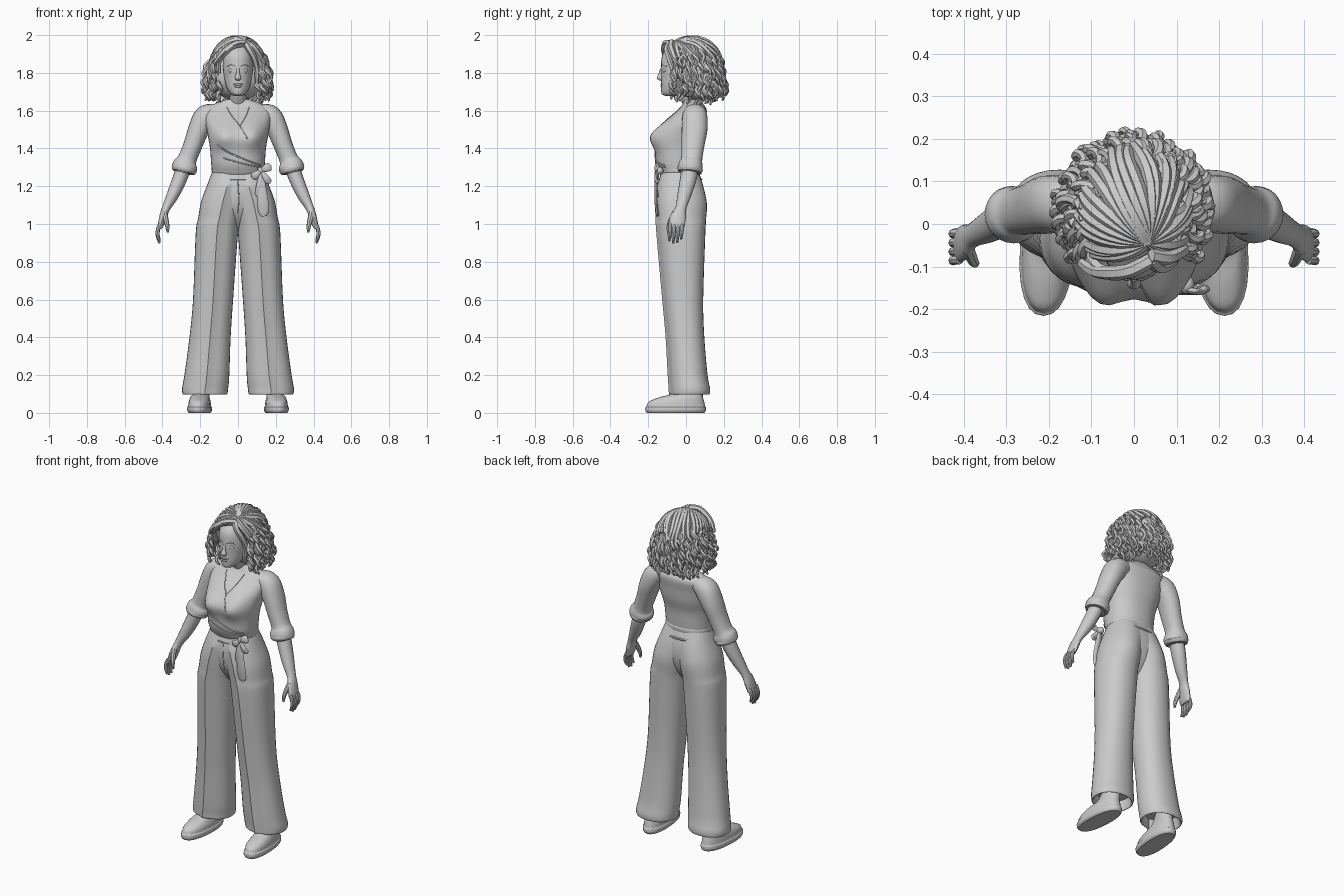
import bpy, bmesh, math, random
from mathutils import Vector
from mathutils.bvhtree import BVHTree

if "Cube" in bpy.data.objects:
    bpy.data.objects.remove(bpy.data.objects["Cube"])
random.seed(4)

grey = bpy.data.materials.new("plain grey")
grey.use_nodes = True
grey.diffuse_color = (.6, .6, .6, 1)
grey.node_tree.nodes["Principled BSDF"].inputs["Base Color"].default_value = grey.diffuse_color


def add(name, bm, angle=40):
    """Turn a bmesh into a smooth shaded object."""
    bmesh.ops.recalc_face_normals(bm, faces=bm.faces)
    mesh = bpy.data.meshes.new(name)
    bm.to_mesh(mesh)
    bm.free()
    mesh.materials.append(grey)
    obj = bpy.data.objects.new(name, mesh)
    bpy.context.collection.objects.link(obj)
    bpy.ops.object.select_all(action='DESELECT')
    obj.select_set(True)
    bpy.context.view_layer.objects.active = obj
    bpy.ops.object.shade_smooth_by_angle(angle=math.radians(angle))
    return obj


def resample(keys, steps):
    """Catmull-Rom interpolation through the keys."""
    k = [Vector(v) for v in keys]
    k = [k[0]] + k + [k[-1]]
    out = []
    for a, b, c, d in zip(k, k[1:], k[2:], k[3:]):
        for j in range(steps):
            t = j / steps
            out.append(b + (c - a) * (t / 2) + (a * 2 - b * 5 + c * 4 - d) * (t * t / 2)
                       + (b * 3 - a - c * 3 + d) * (t ** 3 / 2))
    return out + [k[-1]]


def sweep(name, keys, s=1, sides=24, steps=4, level=False, box=2, shape=None):
    """Loft ellipses (x, y, z, width, depth) along a path; s = -1 mirrors it."""
    rings = resample(keys, steps)
    centres = [r.to_3d() for r in rings]
    bm = bmesh.new()
    loops = []
    for i, r in enumerate(rings):
        u, v = Vector((1, 0, 0)), Vector((0, 1, 0))
        if not level:
            t = centres[min(i + 1, len(rings) - 1)] - centres[max(i - 1, 0)]
            u = v.cross(t).normalized()
            v = t.cross(u).normalized()
        loop = []
        for j in range(sides):
            a = math.tau * j / sides
            ca, sa = math.cos(a), math.sin(a)
            p = (centres[i] + u * r[3] * math.copysign(abs(ca) ** (2 / box), ca)
                 + v * r[4] * math.copysign(abs(sa) ** (2 / box), sa))
            if shape:
                p = shape(p, centres[i])
            loop.append(bm.verts.new((p.x * s, p.y, p.z)))
        loops.append(loop)
    for a, b in zip(loops, loops[1:]):
        for j in range(sides):
            bm.faces.new((a[j - 1], a[j], b[j], b[j - 1]))
    bm.faces.new(loops[0])
    bm.faces.new(loops[-1])
    return add(name, bm)


def ball(name, loc, size, cut=None):
    bm = bmesh.new()
    bmesh.ops.create_uvsphere(bm, u_segments=24, v_segments=16, radius=1)
    for v in bm.verts:
        v.co = [c + k * d for c, k, d in zip(loc, v.co, size)]
    if cut:
        bmesh.ops.delete(bm, geom=[v for v in bm.verts if cut(v.co)], context='VERTS')
    return add(name, bm)


def cords(name, paths, depth, taper=0):
    """Round strands along point lists, turned into one mesh."""
    curve = bpy.data.curves.new(name, 'CURVE')
    curve.dimensions = '3D'
    curve.bevel_depth, curve.bevel_resolution, curve.use_fill_caps = depth, 1, True
    for path in paths:
        sp = curve.splines.new('POLY')
        sp.points.add(len(path) - 1)
        for i, (pt, co) in enumerate(zip(sp.points, path)):
            pt.co = (*co, 1)
            pt.radius = 1 - taper * (i / (len(path) - 1)) ** 3
    tmp = bpy.data.objects.new(name, curve)
    bm = bmesh.new()
    bpy.context.collection.objects.link(tmp)
    bm.from_mesh(tmp.evaluated_get(bpy.context.evaluated_depsgraph_get()).to_mesh())
    bpy.data.objects.remove(tmp)
    add(name, bm, 50)


def seam(name, target, lines, front=True, depth=.003):
    """Project (x, z) lines onto a part as raised seams."""
    tree = BVHTree.FromObject(target, bpy.context.evaluated_depsgraph_get())
    way = 1 if front else -1
    paths = []
    for line in lines:
        hits = [tree.ray_cast(Vector((p.x, -way, p.y)), Vector((0, way, 0)))[0]
                for p in resample([(*q, 0) for q in line], 8)]
        paths.append([h for h in hits if h])
    cords(name, paths, depth)


def bump(p, x, z, width, height):
    """A soft mound on each side of the centre line."""
    across = sum(math.exp(-((p.x - q) / width) ** 2) for q in (x, -x))
    return across * math.exp(-((p.z - z) / height) ** 2)


# Blouse
def bust(p, c):
    if p.y < c.y:
        p.y -= .06 * bump(p, .076, 1.465, .07, .068)
    return p


blouse = sweep("blouse", [
    (0, -.035, 1.26, .135, .1), (0, -.045, 1.32, .142, .115), (0, -.038, 1.4, .148, .115),
    (0, -.02, 1.47, .16, .115), (0, 0, 1.54, .172, .103), (0, .032, 1.6, .172, .078),
    (0, .038, 1.63, .14, .058), (0, .035, 1.66, .06, .045)],
    sides=40, steps=5, level=True, box=2.3, shape=bust)
seam("wrap_edges", blouse, [
    [(-.06, 1.62), (-.03, 1.57), (.01, 1.52), (.05, 1.45)],
    [(.06, 1.62), (.04, 1.57), (.01, 1.52)]])
seam("blouse_folds", blouse, [
    [(.12, 1.31), (.04, 1.34), (-.05, 1.38), (-.11, 1.42)],
    [(.12, 1.3), (.02, 1.32), (-.08, 1.35)]], depth=.004)


# Trousers: a core at the hips, and legs that rise to the waist and meet in the middle
def leg_shape(p, c):
    p.x = max(p.x, -.001)
    if p.y > c.y:
        p.y += .01 * bump(p, .09, 1.1, .07, .08)
    elif p.z < 1.23:
        p.y -= .011 * math.exp(-((p.x - c.x) / .012) ** 2)
    return p


hips = sweep("trouser_core", [
    (0, -.032, 1.29, .132, .095), (0, -.03, 1.21, .16, .118), (0, -.027, 1.13, .17, .121),
    (0, -.025, 1.06, .13, .105), (0, -.022, 1, .07, .07), (0, -.02, .96, .03, .035)],
    sides=40, level=True, box=2.3)
seam("fly_and_waistband", hips, [
    [(-.12, 1.24), (0, 1.235), (.12, 1.24)], [(0, 1.23), (.005, 1.13), (0, 1.06)]])
seam("back_pockets", hips, [
    [(-.12, 1.24), (0, 1.235), (.12, 1.24)], [(.05, 1.17), (.12, 1.18)],
    [(-.05, 1.17), (-.12, 1.18)]], front=False, depth=.006)

LEG = [(.04, -.032, 1.285, .094, .094), (.055, -.03, 1.21, .107, .118), (.08, -.027, 1.12, .115, .127),
       (.099, -.024, 1.03, .112, .126), (.112, -.022, .95, .112, .124), (.132, -.012, .6, .106, .103),
       (.148, 0, .4, .109, .097), (.165, .014, .2, .119, .1), (.174, .023, .13, .122, .104),
       (.175, .023, .1, .118, .102), (.175, .023, .105, .108, .092), (.17, .02, .16, .1, .085)]
SHOE = [(.2, -.055, 0, .056, .152), (.2, -.055, .012, .064, .16), (.2, -.055, .03, .064, .16),
        (.2, -.054, .036, .06, .155), (.2, -.05, .06, .057, .146), (.2, -.025, .083, .05, .115),
        (.195, .01, .105, .043, .078), (.19, .03, .16, .04, .05)]
SLEEVE = [(.12, .045, 1.592, .045, .055), (.17, .047, 1.568, .062, .066), (.208, .045, 1.5, .056, .068),
          (.238, .037, 1.42, .05, .061), (.268, .03, 1.345, .05, .056), (.278, .026, 1.318, .064, .063),
          (.284, .022, 1.292, .066, .065), (.289, .02, 1.27, .045, .05)]
FOREARM = [(.28, .025, 1.32, .04, .045), (.312, .01, 1.23, .038, .043), (.347, -.01, 1.15, .032, .036),
           (.38, -.027, 1.085, .022, .029), (.396, -.04, 1.04, .02, .04),
           (.41, -.05, .99, .015, .042), (.413, -.051, .975, .008, .037)]


def toe_out(p, c):
    p.x -= p.y * .06
    return p


# Limbs, mirrored
for s, side in ((1, "left"), (-1, "right")):
    sweep(side + "_trouser_leg", LEG, s, sides=32, level=True, box=2.2, shape=leg_shape)
    sweep(side + "_shoe", SHOE, s, level=True, box=2.3, shape=toe_out)
    sweep(side + "_sleeve", SLEEVE, s, box=2.2)
    sweep(side + "_cuff", [(.281, .024, 1.303, .06, .062), (.285, .022, 1.29, .068, .068),
                           (.289, .02, 1.274, .06, .062)], s)
    sweep(side + "_forearm_and_palm", FOREARM, s, sides=16)
    for i, length in enumerate((.07, .082, .078, .06)):
        y = -.084 + i * .021
        sweep(side + "_finger", [
            (.409, y, 1, .011, .011), (.421, y, .98, .011, .011), (.426, y - .003, .98 - length * .5, .01, .01),
            (.415, y - .005, .98 - length, .006, .006)], s, sides=8, steps=3)
    sweep(side + "_thumb", [(.39, -.058, 1.06, .016, .016), (.381, -.08, 1.02, .014, .014),
                            (.374, -.092, .985, .011, .011), (.372, -.094, .955, .006, .006)],
          s, sides=8, steps=3)

# Sash, knot and tails
sweep("sash", [(0, -.035, 1.265, .134, .102), (0, -.037, 1.277, .139, .107),
               (0, -.037, 1.292, .139, .108), (0, -.037, 1.304, .134, .103)], sides=40, level=True, box=2.3)
ball("bow_knot", (.122, -.142, 1.282), (.02, .022, .02))
for name, dx, dz, width in (("bow_loop_inner", -.045, -.035, .02), ("bow_loop_outer", .05, .025, .022),
                            ("tail_long", .015, -.24, .028), ("tail_short", -.012, -.14, .02),
                            ("bow_loop_low", .045, -.065, .018)):
    sweep(name, [(.122 + dx * f, -.148 - .012 * math.sin(f * 3), 1.282 + dz * f, width * w, .008)
                 for f, w in ((0, .4), (.3, .7), (.65, 1), (.9, 1), (1, .5))], sides=12)

# Neck, head and face
sweep("neck", [(0, .035, 1.58, .065, .05), (0, .03, 1.64, .05, .046), (0, .005, 1.69, .044, .045),
               (0, -.01, 1.75, .045, .05)])
head = sweep("head", [
    (0, -.08, 1.678, .018, .028), (0, -.073, 1.688, .038, .055), (0, -.055, 1.72, .06, .077),
    (0, -.04, 1.77, .073, .092), (0, -.033, 1.83, .08, .1), (0, -.025, 1.9, .076, .098),
    (0, 0, 1.955, .05, .07)], level=True)
sweep("nose", [(0, -.127, 1.825, .008, .008), (0, -.134, 1.795, .01, .012),
               (0, -.138, 1.772, .017, .016), (0, -.132, 1.76, .01, .008)], sides=12, level=True)
for z, w in ((1.739, .026), (1.728, .022)):
    ball("lip", (0, -.124, z), (w, .011, .007))
for s in (1, -1):
    ball("eyelid", (s * .033, -.113, 1.812), (.019, .012, .011))
seam("brows", head, [[(s * .012, 1.835), (s * .035, 1.843), (s * .058, 1.833)] for s in (1, -1)], depth=.004)

# Hair base
CAP, SIZE = Vector((0, .03, 1.843)), (.13, .148, .142)
ball("hair_cap", CAP, SIZE, lambda p: p.y < -.045 and p.z < 1.9)
ball("hair_mass", (0, .055, 1.775), (.15, .125, .12))

# Broad strands combed from the parting over the crown
part = Vector((.25, -.5, .85)).normalized()
strands = []
for i in range(26):
    a = math.radians(45 + i * 10.8 + random.uniform(-4, 4))
    end = Vector((math.sin(a), -math.cos(a), random.uniform(.1, .5))).normalized()
    path = []
    for k in range(13):
        f = k / 12
        d = part.lerp(end, f)
        d.x += .07 * math.sin(f * 6 + i) * f
        d.normalize()
        path.append(CAP + Vector([c * q for c, q in zip(d, SIZE)]) * (.965 + .09 * f))
    strands.append(path)
cords("crown_strands", strands, .017, .3)

# Chunky curls in hanging rows: start height, start radius, end radius, drop, count
curls = []
for z, r0, r1, drop, count in ((1.95, .075, .145, .12, 14), (1.92, .11, .165, .13, 17), (1.87, .135, .178, .14, 20),
                               (1.81, .15, .18, .13, 22), (1.76, .15, .17, .1, 22), (1.75, .12, .13, .11, 18)):
    for i in range(count):
        a = math.radians(55 + 250 * (i + random.uniform(-.3, .3)) / (count - 1))
        out, along = Vector((math.sin(a), -math.cos(a), 0)), Vector((math.cos(a), math.sin(a), 0))
        phase, length = random.uniform(0, 6), drop * random.uniform(.8, 1.1)
        spread = (r1 - r0) * random.uniform(.7, 1.2)
        path = []
        for k in range(21):
            f = k / 20
            w = phase + f * 10
            radius = r0 + spread * math.sin(f * 1.8) + .009 * math.cos(w)
            path.append(Vector((0, .03, z - length * f)) + out * radius + along * .009 * math.sin(w))
        curls.append(path)
cords("hanging_curls", curls, .0125, .6)

# Loose locks framing the forehead
locks = [resample(p, 6) for p in (
    [(.04, -.085, 1.955), (-.03, -.115, 1.94), (-.075, -.11, 1.9), (-.1, -.085, 1.86), (-.1, -.07, 1.8)],
    [(.04, -.085, 1.96), (-.01, -.11, 1.955), (-.06, -.115, 1.925), (-.095, -.11, 1.89), (-.125, -.09, 1.85)],
    [(.04, -.085, 1.96), (.06, -.1, 1.925), (.085, -.09, 1.88), (.1, -.07, 1.82), (.1, -.06, 1.75)],
    [(.04, -.075, 1.965), (.08, -.08, 1.935), (.11, -.065, 1.89), (.13, -.05, 1.83), (.12, -.05, 1.77)])]
cords("front_locks", locks, .017, .4)
